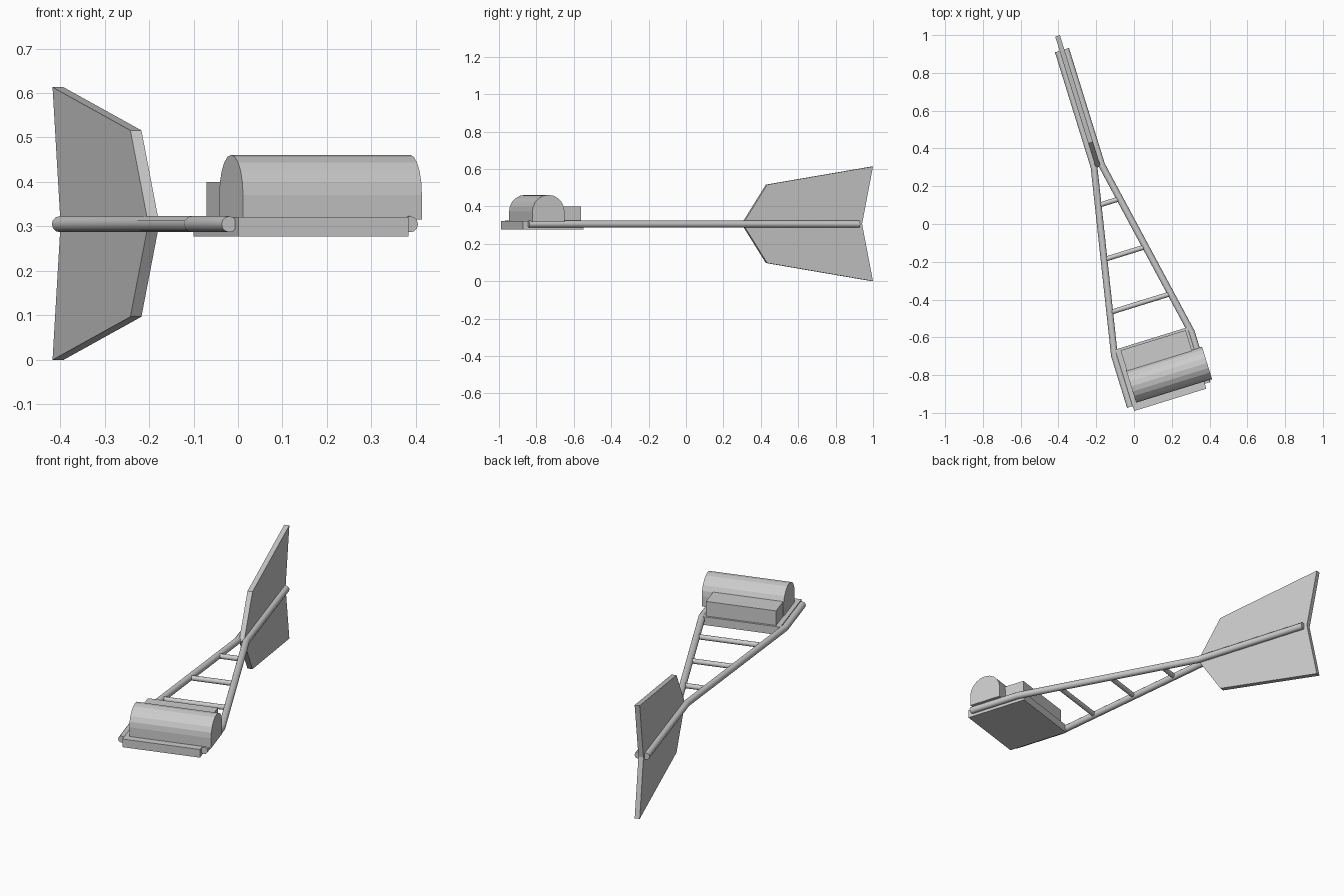
import bpy, bmesh, math

if "Cube" in bpy.data.objects:
    bpy.data.objects.remove(bpy.data.objects["Cube"])

YAW = math.radians(17.2)   # the whole model is turned about z
AX = -0.092                # sideways offset of the symmetry axis
ZC = 0.305                 # height of the pole centres


def add(name, mesh):
    ob = bpy.data.objects.new(name, mesh)
    ob.rotation_euler.z = YAW
    bpy.context.collection.objects.link(ob)
    return ob


def prism(name, profile, x0, x1):
    """Extrude a (y, z) profile sideways from x0 to x1."""
    bm = bmesh.new()
    face = bm.faces.new([bm.verts.new((x0, y, z)) for y, z in profile])
    ext = bmesh.ops.extrude_face_region(bm, geom=[face])
    verts = [v for v in ext["geom"] if isinstance(v, bmesh.types.BMVert)]
    bmesh.ops.translate(bm, verts=verts, vec=(x1 - x0, 0, 0))
    bmesh.ops.recalc_face_normals(bm, faces=bm.faces)
    mesh = bpy.data.meshes.new(name)
    bm.to_mesh(mesh)
    bm.free()
    return add(name, mesh)


def rect(y0, y1, z0, z1):
    return [(y0, z0), (y1, z0), (y1, z1), (y0, z1)]


def tube(name, points, radius):
    """Round bar following (x, y) points at pole height."""
    cu = bpy.data.curves.new(name, 'CURVE')
    cu.dimensions = '3D'
    cu.bevel_depth = radius
    cu.bevel_resolution = 4
    cu.use_fill_caps = True
    sp = cu.splines.new('POLY')
    sp.points.add(len(points) - 1)
    for p, (x, y) in zip(sp.points, points):
        p.co = (x, y, ZC, 1)
    ob = add(name, cu)
    bpy.ops.object.select_all(action='DESELECT')
    ob.select_set(True)
    bpy.context.view_layer.objects.active = ob
    bpy.ops.object.convert(target='MESH')
    bpy.ops.object.shade_smooth_by_angle(angle=math.radians(40))


# flat platform and low block behind the roll
prism("platform", rect(-0.946, -0.606, 0.277, 0.321), AX - 0.2, AX + 0.2)
prism("rear_block", rect(-0.85, -0.618, 0.316, 0.40), -0.266, 0.095)

# round-topped housing
R, N, CY, CZ = 0.09, 10, -0.817, 0.371
arch = [(CY + R * math.cos(math.pi * i / N), CZ + R * math.sin(math.pi * i / N))
        for i in range(N + 1)]
prism("round_housing", [(CY + R, 0.316)] + arch + [(CY - R, 0.316)][:1], -0.269, 0.152)

# pair of bent poles
for side, label in ((-1, "left"), (1, "right")):
    tube(label + "_pole",
         [(AX + side * d, y) for d, y in
          ((0.213, -0.919), (0.213, -0.635), (0.021, 0.35), (0.021, 0.992))], 0.018)

# cross rungs between the poles
for i, y in enumerate((-0.41, -0.133, 0.15)):
    d = 0.021 + (0.35 - y) / 0.985 * 0.192
    tube("rung_%d" % (i + 1), [(AX - d, y), (AX + d, y)], 0.013)

# tall swept tail fin, mirrored above and below the poles
upper = [(0.479, 0.21), (1.071, 0.307)]
fin = ([(0.343, ZC + 0.001)] + [(y, 0.306 + h) for y, h in upper] + [(1.01, 0.306)]
       + [(y, 0.307 - h) for y, h in reversed(upper)])
prism("tail_fin", fin, AX - 0.013, AX + 0.013)
